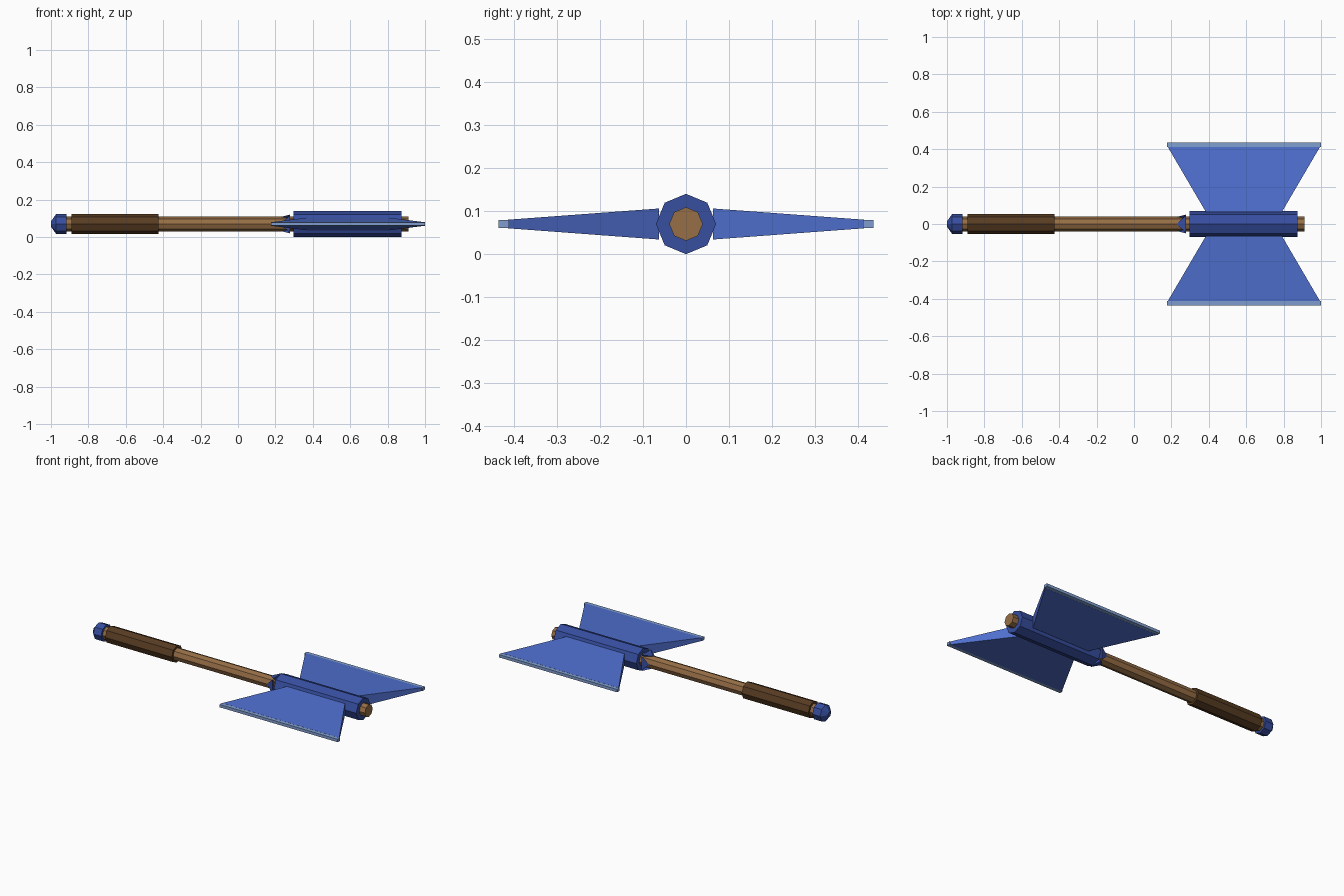
import bpy, bmesh
from math import pi, cos, sin
from mathutils import Matrix, Vector

if "Cube" in bpy.data.objects:
    bpy.data.objects.remove(bpy.data.objects["Cube"])

AXIS_Z = 0.07


def material(name, rgb):
    linear = [((c / 255 + 0.055) / 1.055) ** 2.4 for c in rgb] + [1]
    mat = bpy.data.materials.new(name)
    mat.use_nodes = True
    mat.diffuse_color = linear
    mat.node_tree.nodes["Principled BSDF"].inputs["Base Color"].default_value = linear
    return mat


wood = material("wood", (150, 110, 70))
leather = material("dark leather", (88, 60, 34))
dark_blue = material("dark blue metal", (54, 78, 160))
blade_blue = material("blade blue", (80, 112, 208))
edge_blue = material("pale edge blue", (128, 158, 208))


def finish(name, bm, mat):
    bmesh.ops.recalc_face_normals(bm, faces=bm.faces)
    mesh = bpy.data.meshes.new(name)
    bm.to_mesh(mesh)
    bm.free()
    mesh.materials.append(mat)
    obj = bpy.data.objects.new(name, mesh)
    bpy.context.collection.objects.link(obj)
    obj.location.z = AXIS_Z


def loft(bm, rings):
    """Join rings of equal point count into a capped solid."""
    loops = [[bm.verts.new(p) for p in ring] for ring in rings]
    for a, b in zip(loops, loops[1:]):
        for i in range(len(a)):
            j = (i + 1) % len(a)
            bm.faces.new((a[i], a[j], b[j], b[i]))
    bm.faces.new(loops[0])
    bm.faces.new(loops[-1])


def octagon_rod(name, profile, mat):
    """Eight-sided rod along x from (x, radius) pairs."""
    bm = bmesh.new()
    loft(bm, [[(x, r * cos(k * pi / 4), r * sin(k * pi / 4)) for k in range(8)]
              for x, r in profile])
    finish(name, bm, mat)


# Handle, grip, pommel and head socket
octagon_rod("shaft", [(-0.95, 0.039), (0.912, 0.039)], wood)
octagon_rod("grip", [(-0.89, 0.053), (-0.425, 0.053)], leather)
octagon_rod("pommel", [(-1, 0.015), (-0.972, 0.053), (-0.918, 0.053)], dark_blue)
octagon_rod("head_socket", [(0.298, 0.07), (0.873, 0.07)], dark_blue)

# Four pointed collar petals around the shaft
bm = bmesh.new()
for k in range(4):
    turn = Matrix.Rotation(k * pi / 2, 3, 'X')
    tip = bm.verts.new(turn @ Vector((0.228, 0, 0.038)))
    base = [bm.verts.new(turn @ Vector((0.277, y, z)))
            for y, z in ((-0.046, 0.05), (0.046, 0.05), (0.02, 0.03), (-0.02, 0.03))]
    bm.faces.new(base)
    for i in range(4):
        bm.faces.new((base[i], base[(i + 1) % 4], tip))
finish("collar_petals", bm, dark_blue)


def section(y, x0, x1, half):
    return [(x0, y, -half), (x1, y, -half), (x1, y, half), (x0, y, half)]


# Flared blades with pale cutting edges, one on each side
for side, label in ((-1, "front"), (1, "back")):
    bm = bmesh.new()
    loft(bm, [section(side * 0.063, 0.385, 0.79, 0.036),
              section(side * 0.413, 0.18, 0.995, 0.01)])
    finish(label + "_blade", bm, blade_blue)
    bm = bmesh.new()
    loft(bm, [section(side * 0.411, 0.176, 1.0, 0.0095),
              section(side * 0.435, 0.176, 1.0, 0.009)])
    finish(label + "_cutting_edge", bm, edge_blue)
